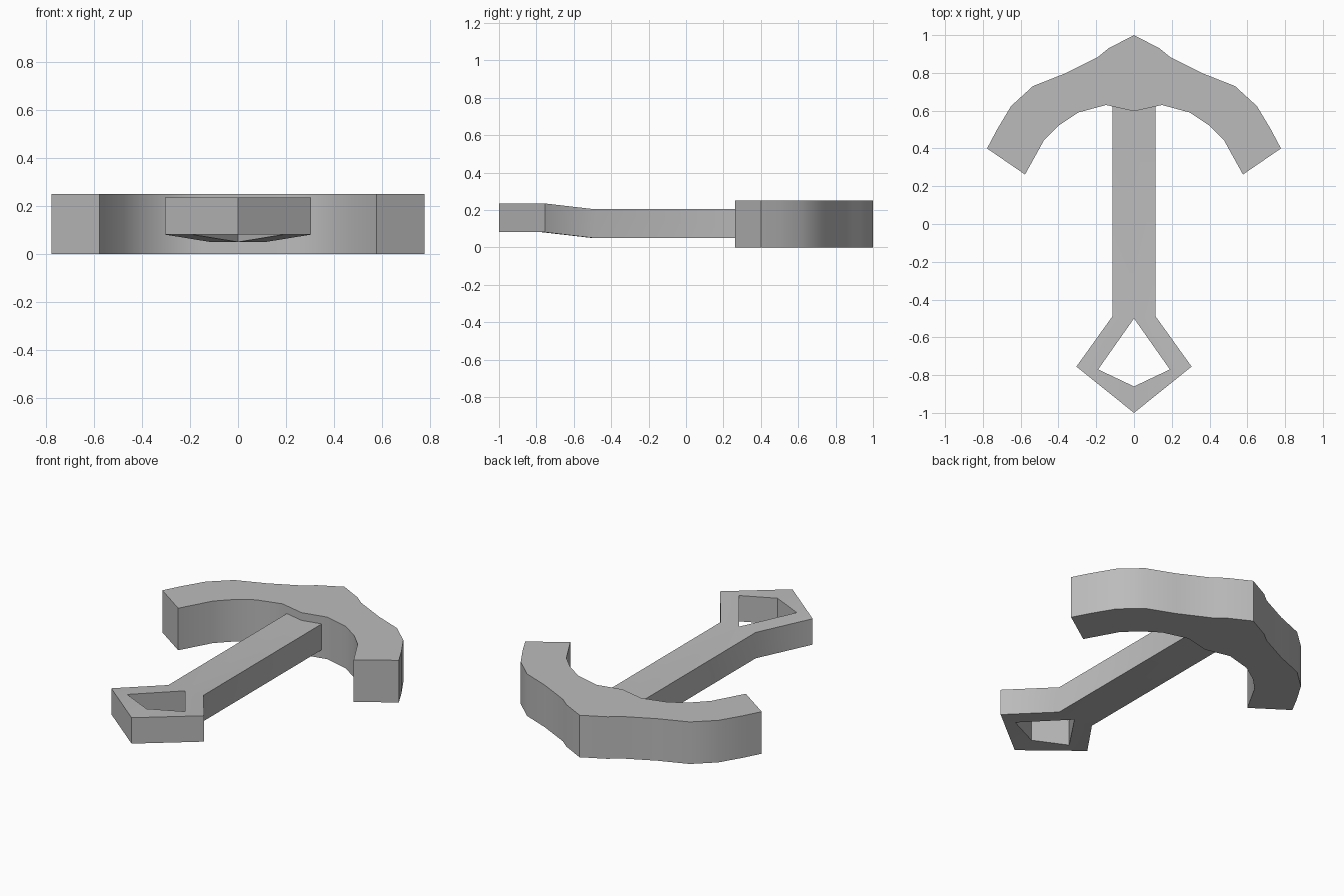
import bpy, bmesh, math

cube = bpy.data.objects.get("Cube")
if cube:
    bpy.data.objects.remove(cube, do_unlink=True)

grey = bpy.data.materials.new("grey")
grey.use_nodes = True
colour = (0.5, 0.5, 0.5, 1)
grey.diffuse_color = colour
grey.node_tree.nodes["Principled BSDF"].inputs["Base Color"].default_value = colour


def mirrored_slab(name, half_faces, height):
    """Mirror flat half faces across x = 0, weld them and extrude upward."""
    bm = bmesh.new()
    for pts in half_faces:
        bm.faces.new([bm.verts.new(p) for p in pts])
        bm.faces.new([bm.verts.new((-x, y, z)) for x, y, z in reversed(pts)])
    bmesh.ops.remove_doubles(bm, verts=bm.verts, dist=0.001)
    bottom = bm.faces[:]
    top = bmesh.ops.extrude_face_region(bm, geom=bottom, use_keep_orig=True)["geom"]
    bmesh.ops.translate(bm, vec=(0, 0, height),
                        verts=[v for v in top if isinstance(v, bmesh.types.BMVert)])
    bmesh.ops.recalc_face_normals(bm, faces=bm.faces)
    mesh = bpy.data.meshes.new(name)
    bm.to_mesh(mesh)
    bm.free()
    mesh.materials.append(grey)
    obj = bpy.data.objects.new(name, mesh)
    bpy.context.collection.objects.link(obj)
    bpy.ops.object.select_all(action='DESELECT')
    obj.select_set(True)
    bpy.context.view_layer.objects.active = obj
    bpy.ops.object.shade_smooth_by_angle(angle=math.radians(40))
    return obj


# Curved head: outer edge from the peak to the tip, then back along the inside
outer = [(0, 1), (.135, .93), (.19, .885), (.37, .795), (.535, .73),
         (.65, .625), (.725, .5), (.778, .4)]
inner = [(.577, .262), (.476, .444), (.4, .52), (.296, .59), (.148, .63), (0, .597)]
mirrored_slab("curved_head", [[(x, y, 0) for x, y in outer + inner]], 0.25)

# Handle: straight shaft that splits into a raised, open kite-shaped ring
low, high = 0.05, 0.081
neck, crotch = (.115, -.49, low), (0, -.5, low)
side_out, side_in = (.305, -.755, high), (.19, -.77, high)
end_out, end_in = (0, -1, high), (0, -.86, high)
mirrored_slab("shaft_and_ring", [
    [(0, .65, low), (.115, .65, low), neck, crotch],
    [crotch, neck, side_out, side_in],
    [side_in, side_out, end_out, end_in],
], 0.154)
